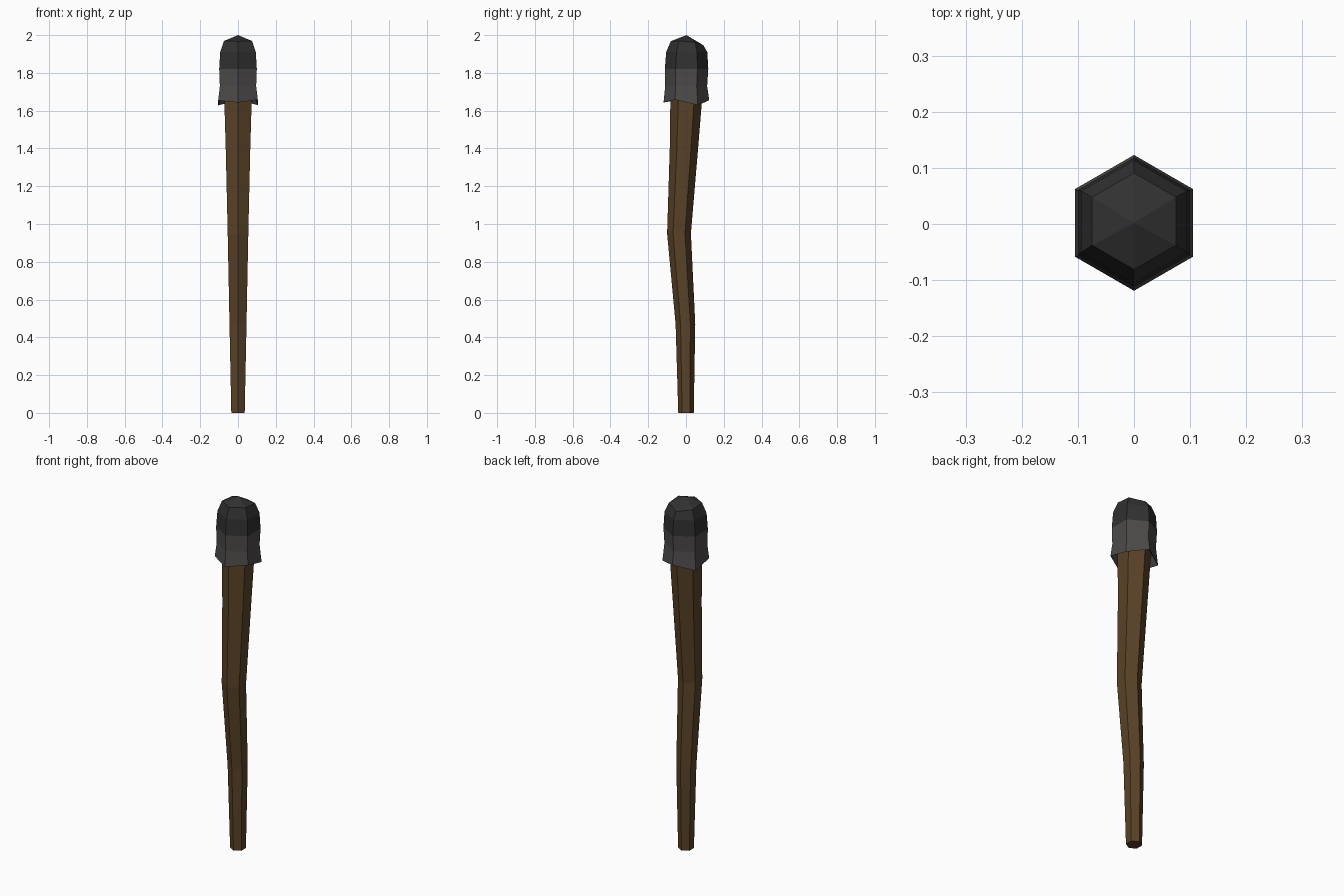
import bpy, bmesh, math

if "Cube" in bpy.data.objects:
    bpy.data.objects.remove(bpy.data.objects["Cube"])


def material(name, rgb):
    m = bpy.data.materials.new(name)
    m.diffuse_color = (*rgb, 1)
    m.use_nodes = True
    m.node_tree.nodes["Principled BSDF"].inputs["Base Color"].default_value = m.diffuse_color
    return m


wood = material("brown wood", (0.10, 0.055, 0.020))
cloth = material("grey cloth", (0.075, 0.068, 0.068))
char = material("charred black", (0.030, 0.030, 0.030))


def hex_ring(bm, z, cy, r, dz=(0,) * 6):
    # hexagon with corners on the y axis, starting at the front corner
    ring = []
    for i in range(6):
        a = -math.pi / 2 + i * math.pi / 3
        ring.append(bm.verts.new((r * math.cos(a), cy + r * math.sin(a), z + dz[i])))
    return ring


def bridge(bm, low, high, mat=0):
    for i in range(6):
        j = (i + 1) % 6
        bm.faces.new((low[i], low[j], high[j], high[i])).material_index = mat


def finish(bm, name, mats):
    bmesh.ops.recalc_face_normals(bm, faces=bm.faces)
    me = bpy.data.meshes.new(name)
    bm.to_mesh(me)
    bm.free()
    for m in mats:
        me.materials.append(m)
    bpy.context.collection.objects.link(bpy.data.objects.new(name, me))


# Bent wooden handle, thicker toward the head
bm = bmesh.new()
rings = [hex_ring(bm, *p) for p in (
    (0, 0, 0.041), (0.47, -0.003, 0.052), (0.95, -0.037, 0.063),
    (1.40, -0.011, 0.075), (1.72, 0.004, 0.086))]
for a, b in zip(rings, rings[1:]):
    bridge(bm, a, b)
bm.faces.new(rings[0])
bm.faces.new(rings[-1])
finish(bm, "handle", [wood])

# Wrapped head: ragged grey skirt below, charred dome above
bm = bmesh.new()
inner = hex_ring(bm, 1.70, 0.003, 0.086)
hem = hex_ring(bm, 1.64, 0.002, 0.121, (0.003, 0.018, -0.010, 0.015, -0.012, 0.014))
waist = hex_ring(bm, 1.73, 0.001, 0.111)
brow = hex_ring(bm, 1.82, 0.003, 0.115)
dome = hex_ring(bm, 1.91, 0.004, 0.109)
crown = hex_ring(bm, 1.965, 0.005, 0.086, (0.002, 0.004, -0.003, -0.018, -0.003, 0.004))
bridge(bm, inner, hem, 0)
bridge(bm, hem, waist, 0)
bridge(bm, waist, brow, 0)
bridge(bm, brow, dome, 1)
bridge(bm, dome, crown, 1)
tip = bm.verts.new((0, 0.002, 2.0))
for i in range(6):
    bm.faces.new((crown[i], crown[(i + 1) % 6], tip)).material_index = 1
finish(bm, "wrapped_head", [cloth, char])
